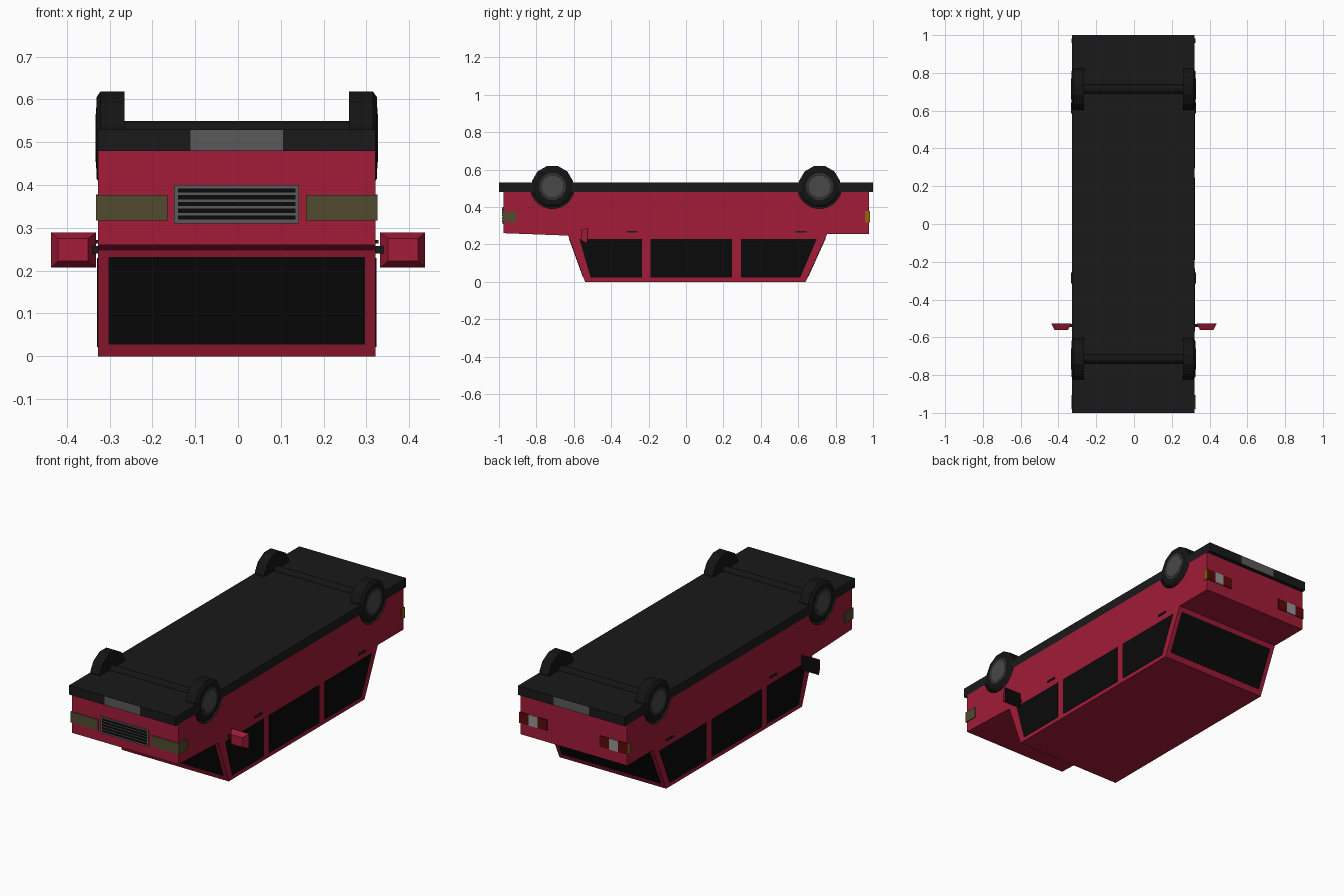
import bpy, bmesh, math
from mathutils import Vector, Matrix

if "Cube" in bpy.data.objects:
    bpy.data.objects.remove(bpy.data.objects["Cube"])

C = -0.003          # body centre line
W = 0.3245          # body half width


def material(name, r, g, b):
    m = bpy.data.materials.new(name)
    m.diffuse_color = (r, g, b, 1)
    m.use_nodes = True
    m.node_tree.nodes["Principled BSDF"].inputs["Base Color"].default_value = m.diffuse_color
    return m


RED = material("red paint", 0.36, 0.011, 0.04)
BLACK = material("black trim", 0.010, 0.010, 0.010)
RUBBER = material("rubber", 0.007, 0.007, 0.007)
GLASS = material("dark glass", 0.003, 0.003, 0.003)
STEEL = material("grey metal", 0.10, 0.10, 0.10)
HUB = material("hub grey", 0.065, 0.065, 0.065)
RIM = material("rim grey", 0.03, 0.03, 0.03)
LAMP = material("headlamp", 0.08, 0.07, 0.03)
TAIL = material("tail red", 0.10, 0.003, 0.003)
WHITE = material("reverse white", 0.30, 0.30, 0.30)
AMBER = material("amber", 0.30, 0.13, 0.005)


def finish(name, bm, mat):
    bmesh.ops.recalc_face_normals(bm, faces=bm.faces)
    me = bpy.data.meshes.new(name)
    bm.to_mesh(me)
    bm.free()
    me.materials.append(mat)
    ob = bpy.data.objects.new(name, me)
    bpy.context.collection.objects.link(ob)
    return ob


def loft(name, a, b, mat):
    """Solid between two outlines with the same number of points."""
    bm = bmesh.new()
    va = [bm.verts.new(p) for p in a]
    vb = [bm.verts.new(p) for p in b]
    n = len(a)
    bm.faces.new(va)
    bm.faces.new(vb)
    for i in range(n):
        j = (i + 1) % n
        bm.faces.new((va[i], va[j], vb[j], vb[i]))
    return finish(name, bm, mat)


def prism(name, pts, vec, mat):
    v = Vector(vec)
    return loft(name, pts, [Vector(p) + v for p in pts], mat)


def box(name, x0, x1, y0, y1, z0, z1, mat):
    return prism(name, [(x0, y0, z0), (x1, y0, z0), (x1, y1, z0), (x0, y1, z0)],
                 (0, 0, z1 - z0), mat)


def disc(name, x0, x1, y, z, r0, r1, sides, mat):
    """Cylinder or cone frustum lying along x."""
    def ring(x, r):
        return [(x, y + r * math.cos(2 * math.pi * (i + .5) / sides),
                 z + r * math.sin(2 * math.pi * (i + .5) / sides)) for i in range(sides)]
    return loft(name, ring(x0, r0), ring(x1, r1), mat)


# body: one side profile, roof resting on the ground
profile = [(-.975, .48), (-.975, .26), (-.63, .247), (-.54, 0), (.64, 0),
           (.755, .255), (.978, .255), (.978, .48)]
body = prism("body", [(C - W, y, z) for y, z in profile], (2 * W, 0, 0), RED)

# wheel arches cut into the body
for s in (-1, 1):
    for y in (-.714, .714):
        cut = disc("arch_cutter", C + s * .25, C + s * .36, y, .51, .119, .119, 24, BLACK)
        cut.hide_render = True
        mod = body.modifiers.new("arch", "BOOLEAN")
        mod.operation = "DIFFERENCE"
        mod.solver = "EXACT"
        mod.material_mode = "TRANSFER"
        mod.object = cut
        bpy.context.view_layer.objects.active = body
        bpy.ops.object.modifier_apply(modifier=mod.name)
        bpy.data.objects.remove(cut)

# underbody with bumpers, and number plates
box("underbody", C - W, C + W, -1, 1, .48, .53, BLACK)
for n, y in (("front", -1), ("rear", 1)):
    box(n + "_plate", C - .108, C + .108, y - .001 * y - .002, y - .001 * y + .002, .481, .529, STEEL)

# wheels and axles
for n, y in (("front", -.714), ("rear", .714)):
    disc(n + "_axle", C - .27, C + .27, y, .525, .025, .025, 12, RUBBER)
    for side, s in (("left", -1), ("right", 1)):
        p = f"{n}_{side}_"
        disc(p + "tyre", C + s * .262, C + s * .318, y, .51, .113, .113, 12, RUBBER)
        disc(p + "tyre_wall", C + s * .318, C + s * .328, y, .51, .113, .098, 12, RUBBER)
        disc(p + "rim", C + s * .32, C + s * .329, y, .51, .074, .074, 12, RIM)
        disc(p + "hub", C + s * .32, C + s * .330, y, .51, .058, .058, 12, HUB)

# side windows and door handles
panes = {"front": [(-.57, .23), (-.235, .23), (-.235, .022), (-.51, .022)],
         "middle": [(-.19, .23), (.247, .23), (.247, .022), (-.19, .022)],
         "rear": [(.293, .23), (.70, .23), (.61, .022), (.293, .022)]}
for side, s in (("left", -1), ("right", 1)):
    x = C + s * (W - .004)
    for n, pts in panes.items():
        prism(f"{n}_{side}_window", [(x, y, z) for y, z in pts], (s * .006, 0, 0), GLASS)
    for n, y in (("front", -.287), ("rear", .615)):
        box(f"{n}_{side}_handle", x, x + s * .011, y - .029, y + .029, .264, .272, BLACK)

# windscreen and rear window on the sloping ends
for n, y0, k, s in (("windscreen", -.54, -.364, -1), ("rear_window", .64, .451, 1)):
    nrm = Vector((0, s, -abs(k))).normalized()
    pts = [Vector((C + x, y0 + k * z, z)) - nrm * .004
           for x, z in ((-.3, .028), (.3, .028), (.3, .232), (-.3, .232))]
    prism(n, pts, nrm * .006, GLASS)

# grille with slats
box("grille", C - .146, C + .146, -.981, -.97, .31, .40, STEEL)
for i in range(5):
    z = .324 + i * .0158
    box("grille_slot", C - .137, C + .137, -.983, -.975, z - .005, z + .005, GLASS)

# wrap-around headlamps and tail lamps
for side, s in (("left", -1), ("right", 1)):
    box(side + "_headlamp", C + s * .162, C + s * .329, -.98, -.906, .317, .377, LAMP)
    for n, a, b, m in (("inner", .16, .217, TAIL), ("reverse", .217, .273, WHITE),
                       ("outer", .273, .326, TAIL), ("amber", .326, .329, AMBER)):
        box(f"{side}_{n}_tail_lamp", C + s * a, C + s * b, .957, .983, .318, .378, m)

# door mirrors: tapered housing, dark glass at the back, short arm
for side, s in (("left", -1), ("right", 1)):
    back = [(s * .332, -.53, .207), (s * .437, -.53, .207), (s * .437, -.53, .289), (s * .332, -.53, .289)]
    front = [(s * .350, -.562, .222), (s * .421, -.562, .222), (s * .421, -.562, .275), (s * .350, -.562, .275)]
    loft(side + "_mirror", back, front, RED)
    box(side + "_mirror_glass", s * .333, s * .436, -.53, -.527, .208, .288, GLASS)
    box(side + "_mirror_arm", s * .31, s * .345, -.545, -.53, .24, .258, BLACK)
